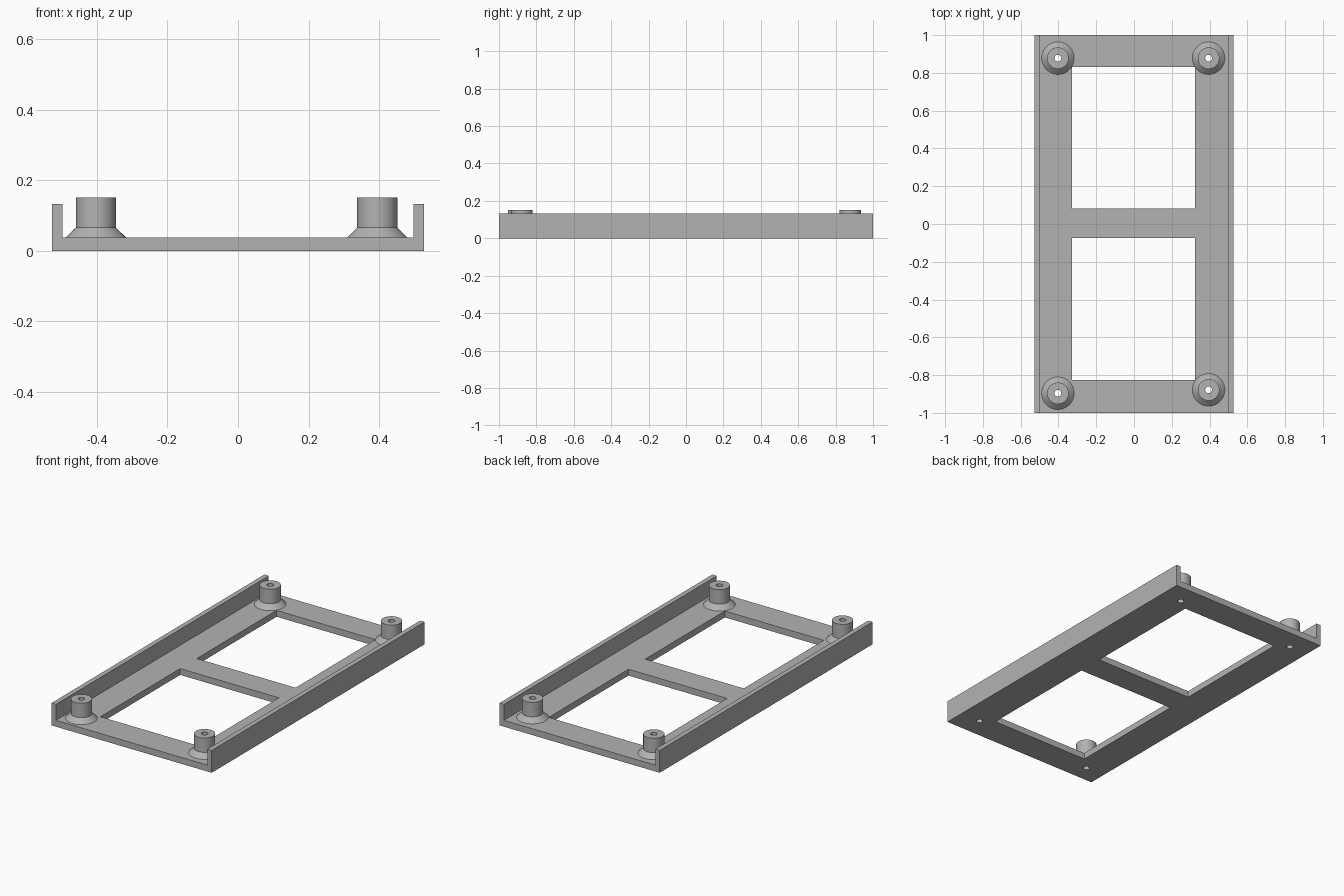
import bpy, bmesh, math
from mathutils import Matrix

cube = bpy.data.objects.get("Cube")
if cube:
    bpy.data.objects.remove(cube, do_unlink=True)

HALF_W, HALF_L = 0.527, 1.0
FLOOR, WALL_TOP, WALL = 0.038, 0.133, 0.029
POST_TOP, POST_R = 0.152, 0.057
HOLE_R, SEGMENTS = 0.018, 64
POSTS = {"back_right": (-0.403, 0.878), "back_left": (0.395, 0.878),
         "front_right": (-0.403, -0.896), "front_left": (0.395, -0.878)}

grey = bpy.data.materials.new("plain grey")
grey.use_nodes = True
colour = (0.45, 0.45, 0.45, 1)
grey.diffuse_color = colour
grey.node_tree.nodes["Principled BSDF"].inputs["Base Color"].default_value = colour


def make_object(name, bm):
    bmesh.ops.recalc_face_normals(bm, faces=bm.faces)
    mesh = bpy.data.meshes.new(name)
    bm.to_mesh(mesh)
    bm.free()
    mesh.materials.append(grey)
    obj = bpy.data.objects.new(name, mesh)
    bpy.context.collection.objects.link(obj)
    return obj


def activate(obj):
    bpy.ops.object.select_all(action='DESELECT')
    obj.select_set(True)
    bpy.context.view_layer.objects.active = obj


# Channel tray: U profile extruded along its length
bm = bmesh.new()
half = [(HALF_W, 0), (HALF_W, WALL_TOP), (HALF_W - WALL, WALL_TOP), (HALF_W - WALL, FLOOR)]
profile = half + [(-x, z) for x, z in reversed(half)]
face = bm.faces.new([bm.verts.new((x, -HALF_L, z)) for x, z in profile])
ext = bmesh.ops.extrude_face_region(bm, geom=[face])
bmesh.ops.translate(bm, vec=(0, 2 * HALF_L, 0),
                    verts=[v for v in ext["geom"] if isinstance(v, bmesh.types.BMVert)])
tray = make_object("tray", bm)

# Cutter for the two floor windows and the four screw holes
bm = bmesh.new()
for y0, y1 in ((-0.825, -0.075), (0.081, 0.831)):
    place = Matrix.Translation((-0.003, (y0 + y1) / 2, 0))
    bmesh.ops.create_cube(bm, size=1, matrix=place @ Matrix.Diagonal((0.65, y1 - y0, 0.2, 1)))
for x, y in POSTS.values():
    bmesh.ops.create_cone(bm, cap_ends=True, segments=SEGMENTS, radius1=HOLE_R,
                          radius2=HOLE_R, depth=0.2, matrix=Matrix.Translation((x, y, 0)))
cutter = make_object("floor_cutter", bm)
cutter.hide_render = True
cut = tray.modifiers.new("openings", 'BOOLEAN')
cut.operation, cut.solver, cut.object = 'DIFFERENCE', 'EXACT', cutter
activate(tray)
bpy.ops.object.modifier_apply(modifier=cut.name)
bpy.data.objects.remove(cutter, do_unlink=True)

# Hollow standoffs with flared feet, turned from one profile
section = [(HOLE_R, FLOOR), (0.086, FLOOR), (POST_R, 0.066),
           (POST_R, POST_TOP), (HOLE_R, POST_TOP)]
for corner, (x, y) in POSTS.items():
    bm = bmesh.new()
    verts = [bm.verts.new((r, 0, z)) for r, z in section]
    edges = [bm.edges.new((verts[i - 1], verts[i])) for i in range(len(verts))]
    bmesh.ops.spin(bm, geom=verts + edges, cent=(0, 0, 0), axis=(0, 0, 1),
                   angle=math.tau, steps=SEGMENTS)
    bmesh.ops.remove_doubles(bm, verts=bm.verts, dist=1e-5)
    post = make_object(corner + "_standoff", bm)
    post.location = (x, y, 0)
    activate(post)
    bpy.ops.object.shade_smooth_by_angle(angle=math.radians(30))
